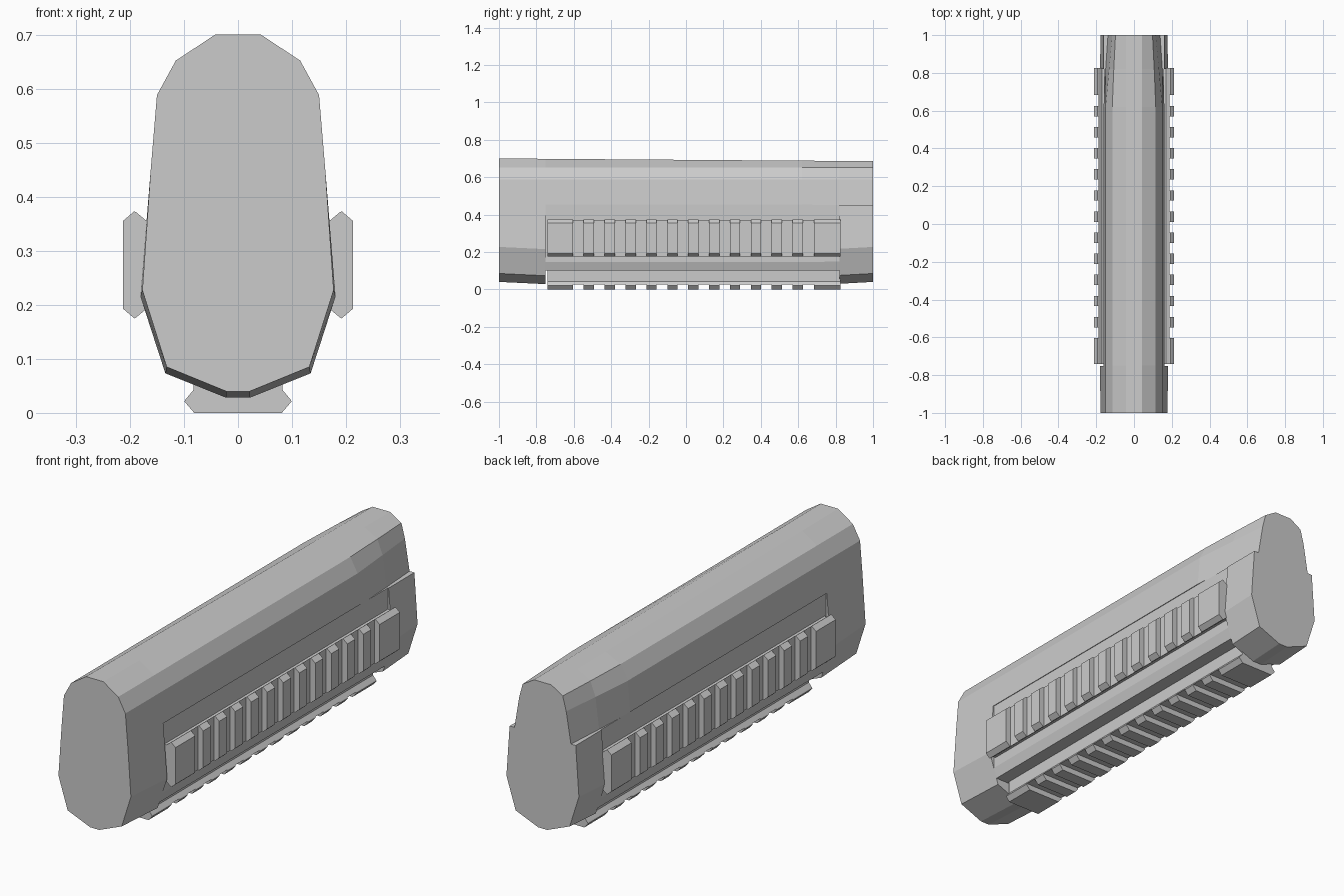
import bpy, bmesh
from mathutils import Matrix

if "Cube" in bpy.data.objects:
    bpy.data.objects.remove(bpy.data.objects["Cube"])


def make_object(name, bm):
    bmesh.ops.remove_doubles(bm, verts=bm.verts, dist=0.0001)
    bmesh.ops.recalc_face_normals(bm, faces=bm.faces)
    mesh = bpy.data.meshes.new(name)
    bm.to_mesh(mesh)
    bm.free()
    ob = bpy.data.objects.new(name, mesh)
    bpy.context.collection.objects.link(ob)
    return ob


def loft(bm, sections):
    """Skin a list of (y, [(x, z), ...]) cross-sections and cap both ends."""
    rings = [[bm.verts.new((x, y, z)) for x, z in pts] for y, pts in sections]
    n = len(rings[0])
    for a, b in zip(rings, rings[1:]):
        for i in range(n):
            j = (i + 1) % n
            bm.faces.new((a[i], a[j], b[j], b[i]))
    bm.faces.new(rings[0])
    bm.faces.new(rings[-1])


def mirrored(half):
    return half + [(-x, z) for x, z in reversed(half)]


def body_section(top, shoulder, cheek, waist, drop):
    """Right half from the top down, mirrored; drop lowers the belly."""
    return mirrored([
        (0.042, top), (shoulder, 0.652), (cheek, 0.588), (waist, 0.45),
        (0.1615, 0.45), (0.177 + drop * 0.3, 0.227 - drop),
        (0.132 + drop * 0.2, 0.085 - drop), (0.022, 0.04 - drop)])


# Handguard shell with tapered upper rear
bm = bmesh.new()
loft(bm, [
    (-1.00, body_section(0.700, 0.115, 0.150, 0.1615, 0.0)),
    (-0.75, body_section(0.698, 0.115, 0.150, 0.1615, 0.012)),
    (0.62, body_section(0.688, 0.115, 0.150, 0.1615, 0.012)),
    (0.82, body_section(0.687, 0.107, 0.132, 0.150, 0.010)),
    (1.00, body_section(0.686, 0.098, 0.115, 0.138, 0.0))])
shell = make_object("handguard_shell", bm)

# U-shaped cutter that recesses the sides and belly for the rails
bm = bmesh.new()
channel = mirrored([(0.4, -0.1), (0.4, 0.453), (0.158, 0.453), (0.158, 0.1)])
loft(bm, [(-0.752, channel), (0.82, channel)])
cutter = make_object("recess_cutter", bm)
cutter.hide_render = True
mod = shell.modifiers.new("recess", 'BOOLEAN')
mod.operation = 'DIFFERENCE'
mod.solver = 'EXACT'
mod.object = cutter
bpy.context.view_layer.objects.active = shell
bpy.ops.object.modifier_apply(modifier="recess")
bpy.data.objects.remove(cutter)

# Rail teeth: long end blocks plus evenly spaced lugs
RAIL_START, RAIL_END = -0.74, 0.825
teeth = [(RAIL_START, -0.603), (0.684, RAIL_END)]
teeth += [(-0.547 + 0.1117 * i, -0.492 + 0.1117 * i) for i in range(11)]


def rail(name, matrix):
    """Rail facing down; the outer face lies on local z = 0."""
    bm = bmesh.new()
    base = mirrored([(0.082, 0.11), (0.082, 0.043), (0.097, 0.025)])
    lug = mirrored([(0.097, 0.025), (0.099, 0.021), (0.081, 0.0)])
    loft(bm, [(RAIL_START, base), (RAIL_END, base)])
    for y0, y1 in teeth:
        loft(bm, [(y0, lug), (y1, lug)])
    bm.transform(matrix)
    return make_object(name, bm)


# Bottom rail and the two side rails
rail("bottom_rail", Matrix.Identity(4))
for name, s in (("right_rail", 1), ("left_rail", -1)):
    turn = Matrix(((0, 0, -s, s * 0.213), (0, 1, 0, 0),
                   (1, 0, 0, 0.274), (0, 0, 0, 1)))
    rail(name, turn)
